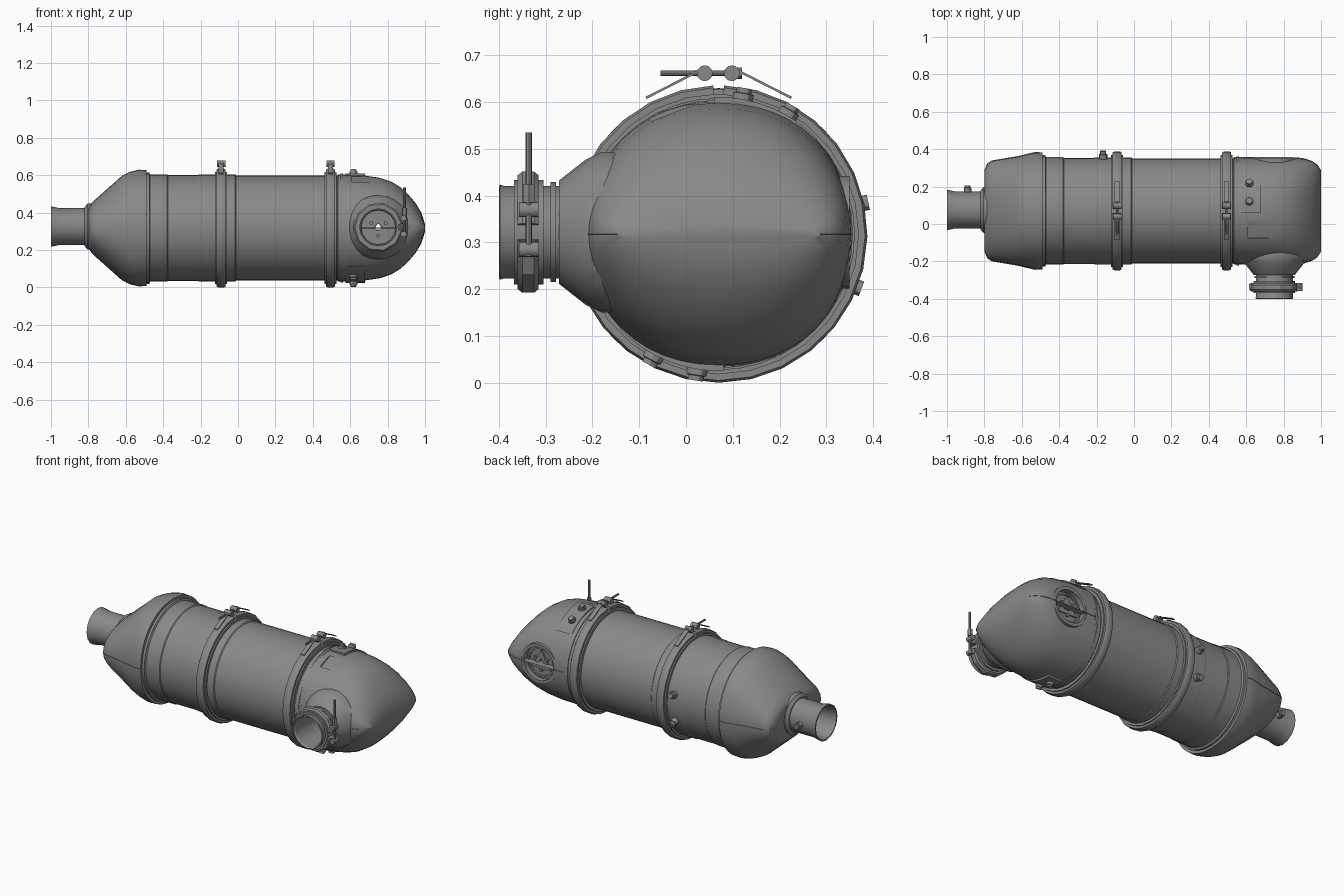
import bpy, bmesh
from math import sin, cos, pi, radians
from mathutils import Vector, Matrix

if "Cube" in bpy.data.objects:
    bpy.data.objects.remove(bpy.data.objects["Cube"])

steel = bpy.data.materials.new("grey steel")
steel.use_nodes = True
steel.diffuse_color = (0.25, 0.25, 0.25, 1)
steel.node_tree.nodes["Principled BSDF"].inputs["Base Color"].default_value = (0.25, 0.25, 0.25, 1)

X, Y, Z = Vector((1, 0, 0)), Vector((0, 1, 0)), Vector((0, 0, 1))
CY, CZ = 0.07, 0.318          # main axis
AXIS = Vector((0, CY, CZ))
PORT = Vector((0.75, 0, 0.322))
parts = []


def finish(name, bm):
    bmesh.ops.remove_doubles(bm, verts=bm.verts, dist=1e-5)
    bmesh.ops.recalc_face_normals(bm, faces=bm.faces)
    mesh = bpy.data.meshes.new(name)
    bm.to_mesh(mesh)
    bm.free()
    mesh.materials.append(steel)
    obj = bpy.data.objects.new(name, mesh)
    bpy.context.collection.objects.link(obj)
    parts.append(obj)
    return obj


def skin(name, rings, around=True, along=False, caps=False):
    """Bridge rows of points into a surface."""
    bm = bmesh.new()
    rows = [[bm.verts.new(p) for p in ring] for ring in rings]
    n, m = len(rows), len(rows[0])
    for i in range(n if along else n - 1):
        for j in range(m if around else m - 1):
            a, b = rows[i], rows[(i + 1) % n]
            k = (j + 1) % m
            bm.faces.new((a[j], a[k], b[k], b[j]))
    if caps:
        bm.faces.new(rows[0])
        bm.faces.new(rows[-1])
    return finish(name, bm)


def lathe(name, profile, origin, axis, seg=32, arc=None, loop=True):
    """Turn (radius, distance) points about an axis; arc in degrees."""
    a = Vector(axis).normalized()
    u = X if abs(a.z) > 0.9 else (Z - a * a.z).normalized()
    v = a.cross(u)
    lo, hi = [radians(d) for d in (arc or (0, 360))]
    count = seg if arc is None else seg + 1
    rings = []
    for i in range(count):
        t = lo + (hi - lo) * i / seg
        d = u * cos(t) + v * sin(t)
        rings.append([origin + a * h + d * r for r, h in profile])
    return skin(name, rings, around=loop, along=arc is None, caps=arc is not None)


def rod(name, p, q, r, seg=12):
    p, q = Vector(p), Vector(q)
    length = (q - p).length
    return lathe(name, [(0, 0), (r, 0), (r, length), (0, length)], p, q - p, seg, loop=False)


def tube(name, r0, r1, h0, h1, origin, axis, seg=32, arc=None):
    return lathe(name, [(r0, h0), (r1, h0), (r1, h1), (r0, h1)], origin, axis, seg, arc)


def box(name, centre, size, rot=None):
    bm = bmesh.new()
    bmesh.ops.create_cube(bm, size=1)
    m = Matrix.Translation(centre) @ (rot or Matrix()) @ Matrix.Diagonal((*size, 1))
    bmesh.ops.transform(bm, matrix=m, verts=bm.verts)
    return finish(name, bm)


def loft(name, sections, n=48, power=2.2):
    """Rounded sections (x, half width, half height) along the main axis."""
    def s(c):
        return (1 if c > 0 else -1) * abs(c) ** (2 / power)
    rings = [[(x, CY + w * s(cos(2 * pi * j / n)), CZ + h * s(sin(2 * pi * j / n)))
              for j in range(n)] for x, w, h in sections]
    return skin(name, rings, caps=True)


def boolean(target, tool, op):
    mod = target.modifiers.new(op.lower(), 'BOOLEAN')
    mod.operation, mod.object, mod.solver = op, tool, 'EXACT'
    with bpy.context.temp_override(object=target, active_object=target):
        bpy.ops.object.modifier_apply(modifier=mod.name)
    parts.remove(tool)
    bpy.data.objects.remove(tool)


def polar(x, deg, r):
    t = radians(deg)
    return Vector((x, CY - r * sin(t), CZ + r * cos(t)))


def bung(name, base, tip_dir, r=0.018, h=0.03):
    lathe(name, [(0, -0.02), (r, -0.02), (r, h * 0.6), (r * 0.75, h * 0.65),
                 (r * 0.75, h), (0, h)], base, tip_dir, 12, loop=False)


# Main canister
lathe("canister", [(0, -0.5), (0.296, -0.5), (0.296, -0.475), (0.287, -0.47), (0.287, -0.38),
                   (0.283, -0.375), (0.283, -0.215), (0.286, -0.21), (0.286, -0.015),
                   (0.281, -0.01), (0.281, 0.53), (0.287, 0.535), (0.287, 0.575),
                   (0, 0.575)], AXIS, X, 40, loop=False)
for x in (-0.48, 0.555):
    tube("weld_bead", 0.27, 0.298 if x < 0 else 0.291, x - 0.006, x + 0.006, AXIS, X, 40)

# Inlet cone with its seam lip
cone = [(-0.8, 0.215, 0.105), (-0.785, 0.25, 0.13), (-0.76, 0.267, 0.155), (-0.62, 0.29, 0.28),
        (-0.58, 0.3, 0.3), (-0.53, 0.312, 0.312), (-0.49, 0.31, 0.31)]
loft("inlet_cone", cone, power=2.1)
loft("inlet_cone_seam", [(x, w + 0.003, 0.003) for x, w, h in cone])

# Inlet pipe, flared at the mouth
pipe_at = Vector((0, 0.075, 0.326))
lathe("inlet_pipe", [(0.098, -0.78), (0.098, -0.955), (0.103, -0.975), (0.108, -1.0),
                     (0.1, -1.0), (0.09, -0.955), (0.09, -0.78)], pipe_at, X, 16)
lathe("inlet_collar", [(0.09, -0.78), (0.125, -0.785), (0.122, -0.805), (0.104, -0.82),
                       (0.09, -0.82)], pipe_at, X, 16)
bung("inlet_sensor_boss", Vector((-0.89, 0.172, 0.32)), Y, 0.02, 0.035)

# Outlet dome, boss and bores
dome_shape = [(0.56, 0.284, 0.284), (0.68, 0.285, 0.28), (0.76, 0.285, 0.268), (0.82, 0.285, 0.248),
              (0.87, 0.283, 0.217), (0.91, 0.278, 0.18), (0.95, 0.265, 0.133),
              (0.98, 0.245, 0.083), (1.0, 0.215, 0.02)]
dome = loft("outlet_dome", dome_shape, power=2.15)
boss = lathe("boss", [(0, -0.05), (0.172, -0.05), (0.172, 0.18), (0.155, 0.215), (0.118, 0.262),
                      (0.11, 0.272), (0, 0.272)], PORT, -Y, 24, loop=False)
boolean(dome, boss, 'UNION')
for start, end, r in ((-0.5, 0.27, 0.092), (0.2, 0.4, 0.018), (0.318, 0.5, 0.115)):
    boolean(dome, rod("bore", PORT + Y * start, PORT + Y * end, r, 24), 'DIFFERENCE')

# Shallow pressed panels in the dome
end_panel = box("panel", (0.919, CY, 0.535), (0.1, 0.2, 0.06), Matrix.Rotation(radians(47), 4, 'Y'))
boolean(dome, end_panel, 'DIFFERENCE')
side_panel = box("panel", polar(0.705, 21, 0.307), (0.19, 0.1, 0.06),
                 Matrix.Rotation(radians(21), 4, 'X'))
side_panel.matrix_world = Matrix.Identity(4)
boolean(dome, side_panel, 'DIFFERENCE')
loft("outlet_dome_seam", [(x, w + 0.003, 0.003) for x, w, h in dome_shape])

# Rear service port
tube("rear_port_rim", 0.1, 0.12, 0.31, 0.35, PORT, Y, 24)
tube("rear_port_ring", 0.08, 0.09, 0.31, 0.328, PORT, Y, 24)
tube("rear_port_plate", 0.025, 0.075, 0.31, 0.326, PORT, Y, 3)
for k in range(3):
    t = 2 * pi * k / 3 + 0.5
    c = PORT + Vector((cos(t), 0, sin(t))) * 0.045
    rod("port_stud", c + Y * 0.25, c + Y * 0.335, 0.01, 8)

# Outlet pipe with its clamp
lathe("outlet_pipe", [(0.099, 0.25), (0.099, 0.39), (0.102, 0.398), (0.096, 0.4),
                      (0.09, 0.39), (0.09, 0.25)], PORT, -Y, 16)
tube("outlet_bead", 0.095, 0.107, 0.278, 0.29, PORT, -Y, 16)
tube("outlet_flange", 0.095, 0.112, 0.305, 0.368, PORT, -Y, 16)
lathe("outlet_clamp", [(0.1, 0.315), (0.125, 0.315), (0.133, 0.325), (0.133, 0.35),
                       (0.125, 0.36), (0.1, 0.36)], PORT, -Y, 10, arc=(-82, 262))
for z in (0.285, 0.37):
    rod("outlet_clamp_trunnion", (0.885, -0.357, z), (0.885, -0.315, z), 0.016)
rod("outlet_clamp_bolt", (0.89, -0.336, 0.27), (0.89, -0.336, 0.535), 0.007, 8)
rod("outlet_clamp_nut", (0.89, -0.336, 0.385), (0.89, -0.336, 0.425), 0.014, 6)
box("outlet_clamp_hinge", (0.625, -0.336, 0.322), (0.02, 0.03, 0.07))

# Two band clamps with bolt hardware on top
for x in (-0.09, 0.495):
    c = AXIS + X * x
    lathe("band_clamp", [(0.275, -0.024), (0.313, -0.024), (0.318, -0.014), (0.318, 0.014),
                         (0.313, 0.024), (0.275, 0.024)], c, X, 28, arc=(2, 358))
    tube("band_joint", 0.275, 0.3, -0.032, 0.032, c, X, 28)
    for y in (0.04, 0.098):
        rod("band_trunnion", (x - 0.022, y, 0.662), (x + 0.022, y, 0.662), 0.017)
    rod("band_bolt", (x, -0.055, 0.662), (x, 0.12, 0.662), 0.006, 8)
    rod("band_nut", (x, 0.105, 0.662), (x, 0.12, 0.662), 0.012, 6)
    for side, y in ((-1, 0.035), (1, 0.105)):
        box("band_strap", (x, y + side * 0.06, 0.64), (0.026, 0.135, 0.005),
            Matrix.Rotation(radians(-side * 27), 4, 'X'))

# Sensor pads and bosses on the dome, top and bottom
for pad, angles in (((-46, 2), (-10, -30)), ((134, 182), (152, 171))):
    tube("sensor_pad", 0.27, 0.293, 0.575, 0.68, AXIS, X, 8, arc=pad)
    for deg in angles:
        bung("dome_sensor_boss", polar(0.617, deg, 0.287), polar(0, deg, 1) - AXIS, 0.022, 0.03)

# Sensor bosses on the back of the canister
for deg in (-78, -111):
    bung("canister_sensor_boss", polar(-0.165, deg, 0.285), polar(0, deg, 1) - AXIS, 0.022, 0.042)

# Smooth shading with sharp edges kept
for obj in bpy.context.view_layer.objects:
    obj.select_set(obj in parts)
bpy.context.view_layer.objects.active = parts[0]
bpy.ops.object.shade_smooth_by_angle(angle=radians(30))
